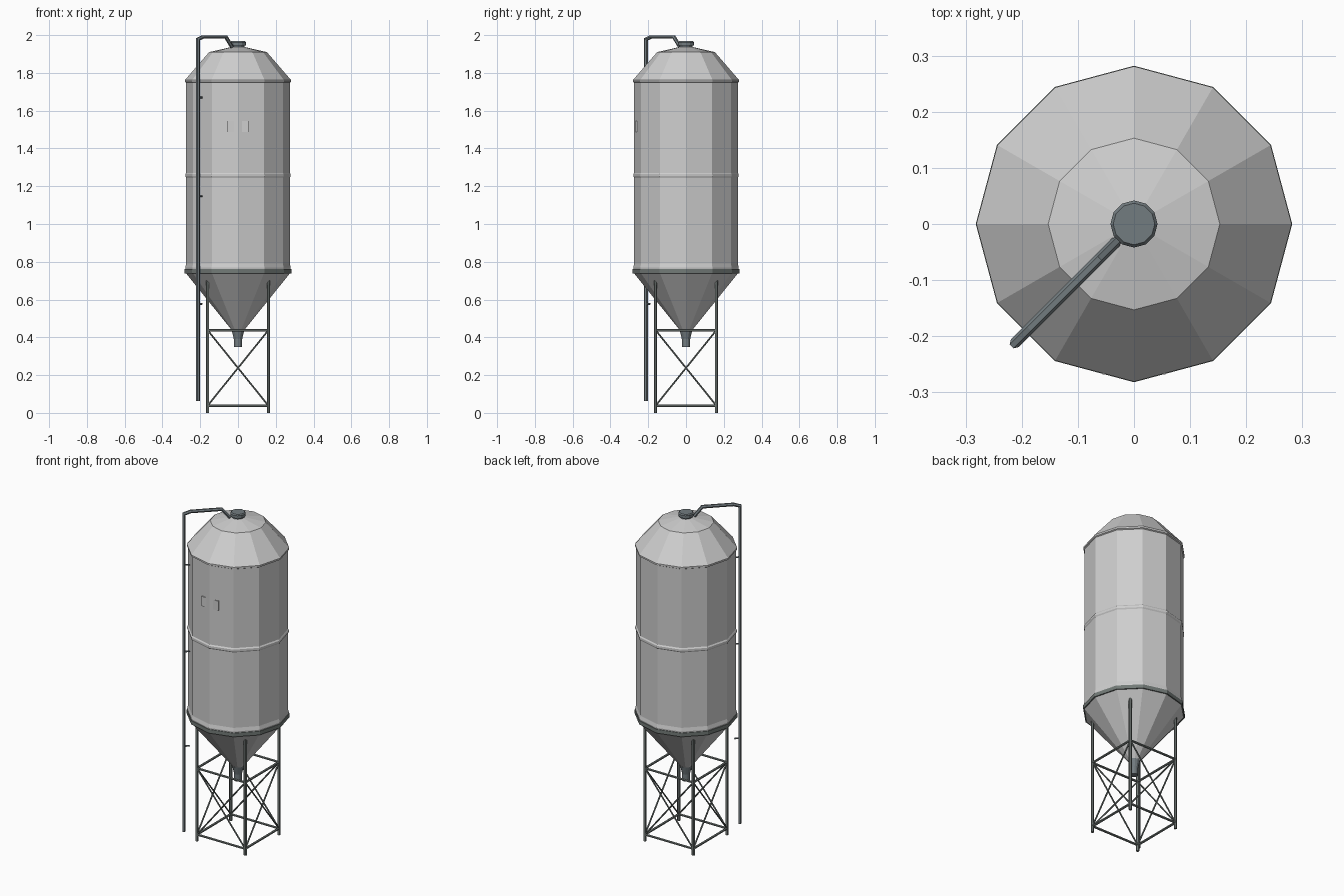
import bpy, bmesh, math
from mathutils import Vector

if "Cube" in bpy.data.objects:
    bpy.data.objects.remove(bpy.data.objects["Cube"])


def material(name, rgb):
    m = bpy.data.materials.new(name)
    m.diffuse_color = (*rgb, 1)
    m.use_nodes = True
    m.node_tree.nodes["Principled BSDF"].inputs["Base Color"].default_value = m.diffuse_color
    return m


SHEET = material("galvanised sheet", (0.62, 0.62, 0.62))
STEEL = material("frame steel", (0.17, 0.195, 0.185))
PIPE = material("blue grey steel", (0.17, 0.20, 0.215))


def finish(name, bm, mat):
    bmesh.ops.recalc_face_normals(bm, faces=bm.faces)
    me = bpy.data.meshes.new(name)
    bm.to_mesh(me)
    bm.free()
    me.materials.append(mat)
    ob = bpy.data.objects.new(name, me)
    bpy.context.collection.objects.link(ob)
    return ob


def lathe(name, profile, mat, sides=12):
    """Closed flat-sided body of revolution from (radius, z) points."""
    bm = bmesh.new()
    rings = [[bm.verts.new((r * math.cos(i * math.tau / sides),
                            r * math.sin(i * math.tau / sides), z))
              for i in range(sides)] for r, z in profile]
    for a, b in zip(rings, rings[1:]):
        for i in range(sides):
            j = (i + 1) % sides
            bm.faces.new((a[i], a[j], b[j], b[i]))
    bm.faces.new(rings[0])
    bm.faces.new(rings[-1])
    return finish(name, bm, mat)


def tube(name, points, radius, mat, sides=6):
    """Mitred tube swept along a path lying in one plane."""
    pts = [Vector(p) for p in points]
    d0 = (pts[1] - pts[0]).normalized()
    ref = Vector((1, -1, 0)) if abs(d0.z) > 0.9 else Vector((0, 0, 1))
    u = (ref - d0 * ref.dot(d0)).normalized()
    v = d0.cross(u)
    ring = [pts[0] + radius * (u * math.cos(k * math.tau / sides) + v * math.sin(k * math.tau / sides))
            for k in range(sides)]
    bm = bmesh.new()
    rings = [[bm.verts.new(p) for p in ring]]
    for i in range(1, len(pts)):
        d = (pts[i] - pts[i - 1]).normalized()
        n = d if i == len(pts) - 1 else (d + (pts[i + 1] - pts[i]).normalized()).normalized()
        # slide the ring along the segment to the mitre plane
        ring = [p + d * ((pts[i] - p).dot(n) / d.dot(n)) for p in ring]
        rings.append([bm.verts.new(p) for p in ring])
    for a, b in zip(rings, rings[1:]):
        for k in range(sides):
            j = (k + 1) % sides
            bm.faces.new((a[k], a[j], b[j], b[k]))
    bm.faces.new(rings[0])
    bm.faces.new(rings[-1])
    return finish(name, bm, mat)


# tank: hopper cone, wall with a middle band, eaves rim and two-pitch roof
lathe("silo_tank", [
    (0.032, 0.437), (0.276, 0.74), (0.279, 0.77), (0.274, 0.79),
    (0.274, 1.245), (0.279, 1.252), (0.279, 1.264), (0.274, 1.271),
    (0.274, 1.748), (0.281, 1.752), (0.281, 1.762),
    (0.153, 1.91), (0.035, 1.937)], SHEET)

# support ring, bottom outlet and filler cap
lathe("support_ring", [(0.272, 0.739), (0.282, 0.739), (0.282, 0.762), (0.272, 0.762)], STEEL)
lathe("outlet", [(0.022, 0.348), (0.022, 0.39), (0.033, 0.438)], PIPE)
lathe("filler_cap", [(0.034, 1.925), (0.034, 1.945), (0.042, 1.945), (0.042, 1.962), (0.037, 1.968)], PIPE)

# front plate, split by the ridge of the wall
bm = bmesh.new()
bmesh.ops.create_cube(bm, size=1)
bmesh.ops.scale(bm, vec=(0.112, 0.009, 0.058), verts=bm.verts)
bmesh.ops.translate(bm, vec=(0, -0.2635, 1.515), verts=bm.verts)
finish("front_plate", bm, SHEET)

# leg frame: legs, two levels of rails and crossed braces
L = 0.161
corners = [(-L, -L), (L, -L), (L, L), (-L, L)]
for i, a in enumerate(corners):
    b = corners[(i + 1) % 4]
    tube(f"leg_{i + 1}", [(*a, 0), (*a, 0.72)], 0.009, STEEL)
    for level, z in (("lower", 0.038), ("upper", 0.438)):
        tube(f"{level}_rail_{i + 1}", [(*a, z), (*b, z)], 0.007, STEEL)
    tube(f"brace_up_{i + 1}", [(*a, 0.038), (*b, 0.438)], 0.0045, STEEL)
    tube(f"brace_down_{i + 1}", [(*a, 0.438), (*b, 0.038)], 0.0045, STEEL)

# filling pipe on the front left corner, with stand-off brackets
path = [(0.212, 0.063), (0.212, 1.978), (0.186, 1.99), (0.064, 1.99), (0.032, 1.937)]
tube("fill_pipe", [(-d, -d, z) for d, z in path], 0.010, PIPE)
for i, z in enumerate((0.577, 1.147, 1.67)):
    tube(f"pipe_bracket_{i + 1}", [(-0.212, -0.212, z), (-0.19, -0.19, z)], 0.005, PIPE)
